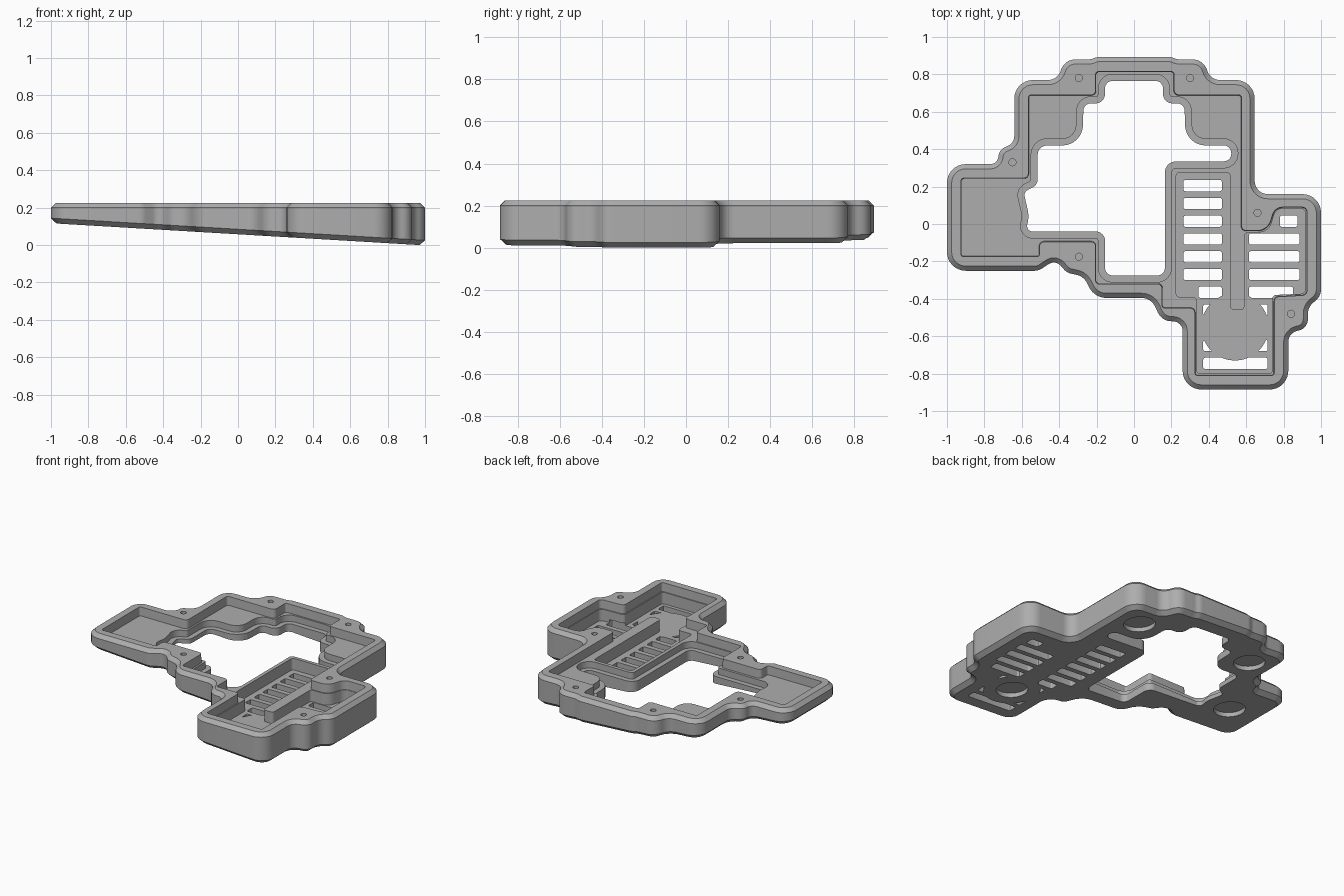
import bpy, bmesh, math
from mathutils import Vector

cube = bpy.data.objects.get("Cube")
if cube:
    bpy.data.objects.remove(cube, do_unlink=True)

TOP, LEDGE, LIP, FLOOR = 0.225, 0.165, 0.12, 0.085


def under(x, lift=0.0):
    """Height of the sloping underside."""
    return 0.0575 - 0.0593 * x + lift


def rounded(corners, steps=8):
    """Polygon with every (x, y, radius) corner turned into an arc, counter-clockwise."""
    out, n = [], len(corners)
    for i, (x, y, r) in enumerate(corners):
        p = Vector((x, y))
        a = Vector(corners[i - 1][:2]) - p
        b = Vector(corners[(i + 1) % n][:2]) - p
        half = a.angle(b) / 2
        reach = min(r / math.tan(half), 0.48 * a.length, 0.48 * b.length)
        radius = reach * math.tan(half)
        a.normalize()
        b.normalize()
        centre = p + (a + b).normalized() * (radius / math.sin(half))
        start, end = p + a * reach - centre, p + b * reach - centre
        turn = start.angle_signed(end)
        angle = math.atan2(start.y, start.x)
        for s in range(steps + 1):
            t = angle - turn * s / steps
            out.append(centre + radius * Vector((math.cos(t), math.sin(t))))
    area = sum(out[i - 1].cross(out[i]) for i in range(len(out)))
    return out if area > 0 else out[::-1]


def grow(poly, d):
    """Move the polygon outwards by d (inwards if negative)."""
    out = []
    for i, p in enumerate(poly):
        e = (p - poly[i - 1]).normalized()
        f = (poly[(i + 1) % len(poly)] - p).normalized()
        m = Vector((e.y + f.y, -e.x - f.x)).normalized()
        out.append(p + m * d / max(0.5, m.dot(Vector((e.y, -e.x)))))
    return out


def circle(x, y, r, n=40):
    return [Vector((x + r * math.cos(math.tau * i / n), y + r * math.sin(math.tau * i / n)))
            for i in range(n)]


def loft(bm, layers):
    """Closed solid through matching rings; heights are numbers or functions of x."""
    rings = [[bm.verts.new((p.x, p.y, z(p.x) if callable(z) else z)) for p in poly]
             for poly, z in layers]
    for low, high in zip(rings, rings[1:]):
        for i in range(len(low)):
            bm.faces.new((low[i - 1], low[i], high[i], high[i - 1]))
    bm.faces.new(rings[0][::-1])
    bm.faces.new(rings[-1])


def solid(name, *stacks):
    bm = bmesh.new()
    for layers in stacks:
        loft(bm, layers)
    bmesh.ops.recalc_face_normals(bm, faces=bm.faces)
    mesh = bpy.data.meshes.new(name)
    bm.to_mesh(mesh)
    bm.free()
    obj = bpy.data.objects.new(name, mesh)
    bpy.context.collection.objects.link(obj)
    return obj


def cut(target, cutter):
    """Subtract the cutter, keep the result and remove the cutter."""
    cutter.hide_render = True
    mod = target.modifiers.new("cut", 'BOOLEAN')
    mod.operation, mod.solver, mod.object = 'DIFFERENCE', 'EXACT', cutter
    deps = bpy.context.evaluated_depsgraph_get()
    deps.update()
    mesh = bpy.data.meshes.new_from_object(target.evaluated_get(deps))
    target.modifiers.clear()
    target.data = mesh
    bpy.data.objects.remove(cutter, do_unlink=True)


# Outer shell outline
outline = rounded([
    (-1, .32, .1), (-.73, .32, .06), (-.72, .4, .06), (-.64, .43, .06), (-.64, .77, .1),
    (-.41, .77, .07), (-.37, .88, .08), (-.23, .88, .1), (-.2, .893, .1),
    (.2, .893, .1), (.23, .88, .1), (.37, .88, .08), (.41, .77, .07),
    (.645, .77, .1), (.645, .16, .07), (1, .16, .1), (1, -.39, .1), (.93, -.44, .08),
    (.93, -.56, .08), (.825, -.58, .07), (.825, -.885, .1), (.26, -.885, .1),
    (.26, -.52, .08), (.15, -.52, .08), (.09, -.395, .08), (-.21, -.395, .1),
    (-.27, -.28, .08), (-.36, -.26, .07), (-.42, -.19, .07), (-.51, -.25, .07),
    (-1, -.25, .1)])

# Inside edge of the raised rim
rim = rounded([
    (-.93, .25, .02), (-.57, .25, .02), (-.57, .695, .02), (-.21, .695, .02),
    (-.21, .82, .02), (.22, .82, .02), (.22, .695, .02), (.58, .695, .02),
    (.58, -.03, .02), (.71, -.03, .07), (.75, .095, .06), (.93, .095, .03),
    (.93, -.385, .03), (.755, -.395, .02), (.755, -.815, .02), (.32, -.815, .02),
    (.32, -.455, .02), (.145, -.455, .02), (.145, -.325, .02), (-.21, -.325, .02),
    (-.21, -.1, .02), (-.5, -.1, .02), (-.5, -.18, .02), (-.93, -.18, .02)])

# Large central opening
opening = rounded([
    (-.155, .765, .04), (-.155, .645, .05), (-.27, .645, .04), (-.275, .42, .16),
    (-.515, .42, .05), (-.515, .21, .05), (-.59, .17, .03), (-.56, .04, .2),
    (-.58, -.04, .03), (-.155, -.04, .05), (-.155, -.275, .04), (.165, -.275, .04),
    (.165, .335, .06), (.52, .335, .04), (.52, .42, .04), (.275, .42, .16),
    (.27, .645, .04), (.155, .645, .05), (.155, .765, .04)])

# Deep compartment wrapped around the divider
pocket = rounded([
    (.225, .275, .02), (.515, .275, .02), (.515, -.46, .02), (.59, -.46, .02),
    (.59, -.045, .02), (.72, -.045, .07), (.76, .083, .05), (.918, .083, .03),
    (.918, -.372, .03), (.74, -.38, .02), (.74, -.8, .02), (.335, -.8, .02),
    (.335, -.39, .02), (.225, -.39, .02)])

tray = solid("tray_case", [
    (grow(outline, -.03), under), (outline, lambda x: under(x, .027)),
    (outline, TOP - .025), (grow(outline, -.025), TOP)])

cut(tray, solid("rim_recess", [(grow(rim, -.008), LEDGE), (rim, TOP + .1)]))
cut(tray, solid("opening_step", [(grow(opening, .035), LIP), (grow(opening, .035), TOP + .1)]))
cut(tray, solid("opening_through", [(opening, -.1), (opening, TOP + .1)]))
cut(tray, solid("deep_pocket", [(pocket, FLOOR), (pocket, TOP + .1)]))

# Vent slots: row ranges with their left and right ends
slots = []
for first, last, left, right in [(0, 5, .265, .47), (6, 6, .345, .47), (2, 2, .78, .875),
                                 (3, 5, .615, .885), (6, 6, .615, .85), (7, 10, .37, .715)]:
    for row in range(first, last + 1):
        y = .205 - .095 * row
        shape = rounded([(left, y - .03, .01), (right, y - .03, .01),
                         (right, y + .03, .01), (left, y + .03, .01)], 3)
        slots.append([(shape, -.1), (shape, FLOOR + .02)])
vents = solid("vent_slots", *slots)

# The slots stop around the round foot seat in the front compartment
feet = [(.54, -.55), (-.45, .59), (.45, .59), (-.75, .04)]
seat = circle(*feet[0], .18)
cut(vents, solid("seat_keepout", [(seat, -.2), (seat, TOP)]))
cut(tray, vents)

# Round recesses for feet in the underside
cut(tray, solid("foot_recesses", *[
    [(circle(x, y, .1), -.1), (circle(x, y, .1), lambda x: under(x, .03))] for x, y in feet]))

# Screw holes in the rim
screws = [(-.65, .33), (-.295, .78), (.3, .78), (.66, .06), (.84, -.48), (-.295, -.175)]
cut(tray, solid("screw_holes", *[
    [(circle(x, y, .019, 20), LEDGE - .01), (circle(x, y, .019, 20), TOP + .1)]
    for x, y in screws]))

# Plain grey finish
grey = bpy.data.materials.new("plain_grey")
grey.use_nodes = True
colour = (.42, .42, .42, 1)
grey.diffuse_color = colour
grey.node_tree.nodes["Principled BSDF"].inputs["Base Color"].default_value = colour
tray.data.materials.clear()
tray.data.materials.append(grey)

bpy.ops.object.select_all(action='DESELECT')
tray.select_set(True)
bpy.context.view_layer.objects.active = tray
bpy.ops.object.shade_smooth_by_angle(angle=math.radians(30))
